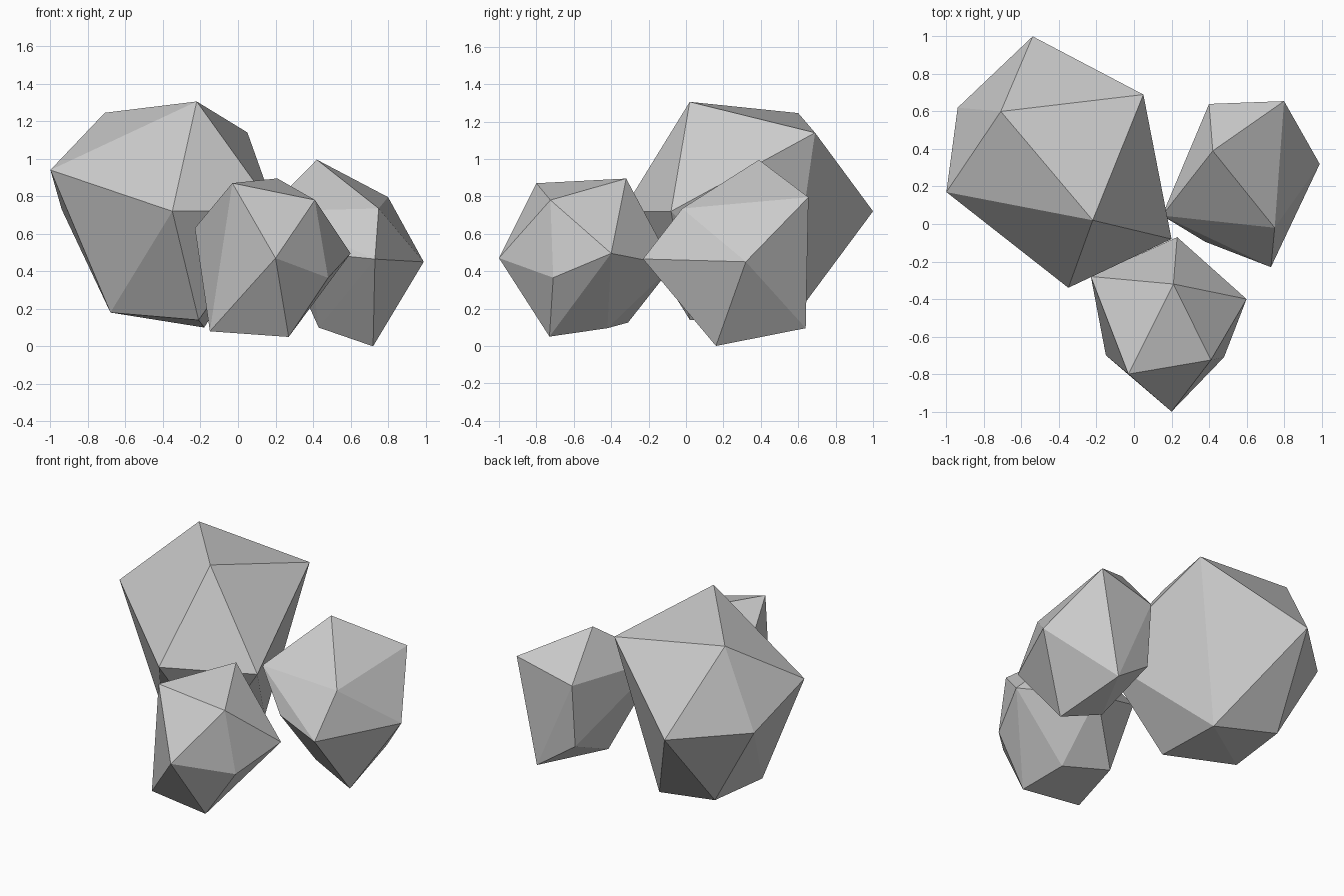
import bpy
import bmesh


def faceted_rock(name, corners):
    """Wrap twelve corner points in a flat-faced, twenty-sided boulder."""
    bm = bmesh.new()
    for co in corners:
        bm.verts.new(co)
    bmesh.ops.convex_hull(bm, input=bm.verts[:])
    bmesh.ops.recalc_face_normals(bm, faces=bm.faces[:])
    mesh = bpy.data.meshes.new(name)
    bm.to_mesh(mesh)
    bm.free()
    obj = bpy.data.objects.new(name, mesh)
    bpy.context.collection.objects.link(obj)
    return obj


# Large boulder at the back left: crown, waist, base
faceted_rock("large_rock", [
    (-.22, .02, 1.305), (-.71, .60, 1.245), (.05, .69, 1.14), (-1, .17, .94),
    (.20, -.08, .72), (-.35, -.34, .72), (-.94, .62, .73), (-.54, 1, .72),
    (-.68, .16, .18), (-.21, .02, .14), (-.18, .54, .10), (-.635, .60, .19)])

# Small boulder at the front
faceted_rock("front_rock", [
    (-.03, -.80, .87), (.21, -.32, .895), (.41, -.725, .78), (-.23, -.28, .63),
    (.20, -1, .47), (.60, -.40, .495), (.48, -.71, .365), (.23, -.07, .43),
    (-.15, -.70, .08), (.27, -.73, .05), (.22, -.42, .095), (-.07, -.31, .125)])

# Medium boulder at the right
faceted_rock("right_rock", [
    (.42, .39, .995), (.80, .655, .795), (.75, -.02, .735), (.40, .64, .695),
    (.15, .045, .72), (.99, .32, .45), (.73, -.23, .465), (.38, -.095, .50),
    (.40, .605, .275), (.66, .64, .095), (.43, .21, .10), (.72, .16, 0)])
